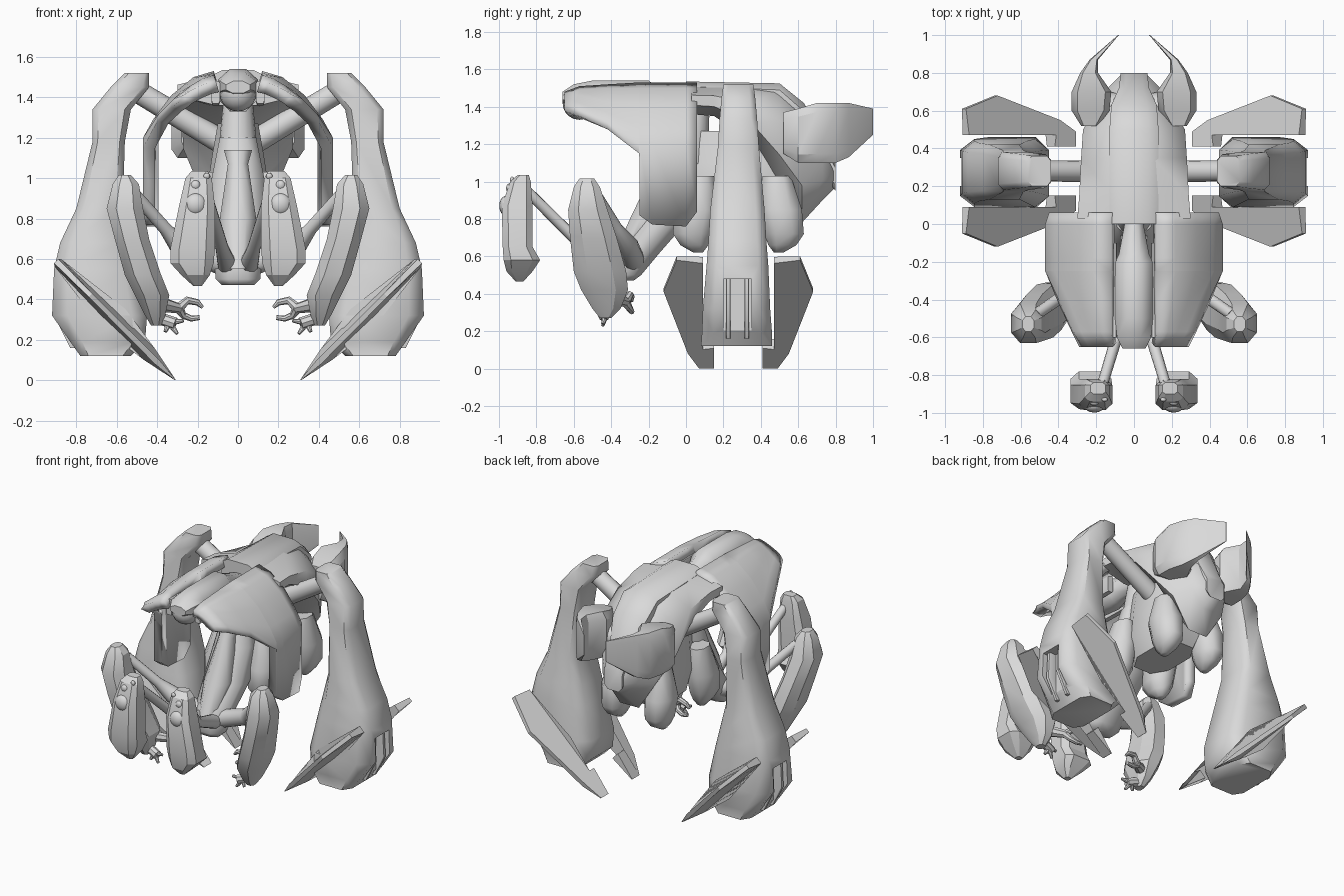
import bpy, bmesh, math
from mathutils import Vector

grey = bpy.data.materials.new("light_grey")
grey.diffuse_color = (0.7, 0.7, 0.7, 1)


def finish(name, bm, mirror=True, angle=30):
    bmesh.ops.recalc_face_normals(bm, faces=bm.faces)
    me = bpy.data.meshes.new(name)
    bm.to_mesh(me)
    bm.free()
    me.materials.append(grey)
    ob = bpy.data.objects.new(name, me)
    bpy.context.collection.objects.link(ob)
    bpy.ops.object.select_all(action='DESELECT')
    ob.select_set(True)
    bpy.context.view_layer.objects.active = ob
    bpy.ops.object.shade_smooth_by_angle(angle=math.radians(angle))
    if mirror:
        ob.modifiers.new("mirror", 'MIRROR').use_mirror_merge = False
    return ob


def loft(name, rings, mirror=True, angle=30, closed=True):
    bm = bmesh.new()
    vs = [[bm.verts.new(p) for p in r] for r in rings]
    n = len(rings[0])
    for a, b in zip(vs, vs[1:]):
        for i in range(n if closed else n - 1):
            j = (i + 1) % n
            bm.faces.new((a[i], a[j], b[j], b[i]))
    if closed:
        bm.faces.new(vs[0])
        bm.faces.new(vs[-1])
    return finish(name, bm, mirror, angle)


def octagon(a0, a1, b0, b1, c=0.25):
    da, db = (a1 - a0) * c, (b1 - b0) * c
    return [(a0 + da, b0), (a1 - da, b0), (a1, b0 + db), (a1, b1 - db),
            (a1 - da, b1), (a0 + da, b1), (a0, b1 - db), (a0, b0 + db)]


def z_loft(name, rows, c=0.25, **kw):
    # rows: z, x0, x1, y0, y1
    return loft(name, [[(a, b, r[0]) for a, b in octagon(*r[1:], c)] for r in rows], **kw)


def y_loft(name, rows, c=0.25, **kw):
    # rows: y, x0, x1, z0, z1
    return loft(name, [[(a, r[0], b) for a, b in octagon(*r[1:], c)] for r in rows], **kw)


def tube(name, pts, radii, n=12, mirror=True):
    pts = [Vector(p) for p in pts]
    rings = []
    for i, p in enumerate(pts):
        d = pts[min(i + 1, len(pts) - 1)] - pts[max(i - 1, 0)]
        q = d.to_track_quat('Z', 'Y')
        rings.append([p + q @ Vector((math.cos(t) * radii[i], math.sin(t) * radii[i], 0))
                      for t in [2 * math.pi * k / n for k in range(n)]])
    return loft(name, rings, mirror, 40)


def ball(name, pos, size, mirror=True):
    bm = bmesh.new()
    bmesh.ops.create_uvsphere(bm, u_segments=16, v_segments=10, radius=1)
    bmesh.ops.scale(bm, vec=size, verts=bm.verts)
    bmesh.ops.translate(bm, vec=pos, verts=bm.verts)
    return finish(name, bm, mirror, 60)


# Big rear legs with a recessed, ribbed outer panel
leg = z_loft("leg", [
    (1.52, .44, .56, .20, .36), (1.45, .44, .63, .19, .37), (1.34, .53, .72, .18, .38),
    (1.18, .56, .72, .17, .39), (.85, .57, .80, .13, .42), (.68, .53, .88, .12, .43),
    (.55, .50, .91, .11, .44), (.32, .45, .92, .09, .45), (.19, .46, .83, .085, .46),
    (.12, .53, .78, .08, .46)], c=0.16, angle=50)
bm = bmesh.new()
bmesh.ops.create_cube(bm, size=1)
bmesh.ops.scale(bm, vec=(.2, .15, .36), verts=bm.verts)
bmesh.ops.translate(bm, vec=(.94, .275, .3), verts=bm.verts)
cutter = finish("panel_cutter", bm, False)
cutter.hide_render = True
cutter.hide_set(True)
cut = leg.modifiers.new("panel", 'BOOLEAN')
cut.object = cutter
cut.solver = 'EXACT'
leg.modifiers.move(1, 0)
for k, y in enumerate((.225, .325)):
    z_loft("panel_rib_%d" % k, [(.48, .82, .89, y - .012, y + .012),
                                (.30, .82, .90, y - .012, y + .012),
                                (.16, .76, .83, y - .012, y + .012)], c=.1)

# Diagonal blades before and behind each foot, thickest along the inner edge
# x, y, half thickness
blade = [(.31, .15, .003), (.31, .07, .003), (.40, .01, .015), (.73, -.12, .012), (.90, -.05, .015),
         (.89, .09, .025), (.61, .09, .075), (.44, .09, .04), (.44, .15, .03)]
for name, s in (("front_blade", 1), ("rear_blade", -1)):
    loft(name, [[(x - side * t * .7, .28 + s * (y - .28), max(0, x - .31 + side * t * .7))
                 for x, y, t in blade] for side in (1, -1)], angle=15)

# Shoulder struts
tube("shoulder_strut", [(.50, .28, 1.43), (.05, .28, 1.16)], [.055, .06], 16)

# Split carapace with side skirts: y station, then x,z pairs from ridge to rim
stations = [
    (-.65, [(.11, 1.48), (.15, 1.47), (.20, 1.45), (.24, 1.43), (.27, 1.41), (.29, 1.38)]),
    (-.57, [(.12, 1.51), (.18, 1.49), (.23, 1.46), (.28, 1.42), (.32, 1.39), (.33, 1.35)]),
    (-.42, [(.12, 1.52), (.20, 1.50), (.28, 1.43), (.34, 1.37), (.39, 1.32), (.40, 1.28)]),
    (-.25, [(.12, 1.53), (.22, 1.50), (.33, 1.41), (.42, 1.29), (.47, 1.20), (.47, 1.15)]),
    (-.249, [(.12, 1.53), (.22, 1.50), (.33, 1.41), (.42, 1.29), (.47, 1.20), (.47, .82)]),
    (-.18, [(.12, 1.53), (.22, 1.50), (.33, 1.41), (.42, 1.29), (.47, 1.20), (.47, .77)]),
    (.00, [(.12, 1.53), (.22, 1.50), (.33, 1.41), (.42, 1.29), (.47, 1.20), (.47, .76)]),
    (.06, [(.12, 1.53), (.21, 1.50), (.32, 1.41), (.40, 1.30), (.45, 1.21), (.45, .84)]),
]
shell = loft("carapace", [[(x, y, z) for x, z in prof] for y, prof in stations],
             closed=False, angle=40)
bm = bmesh.new()
bm.from_mesh(shell.data)
if sum(f.normal.z for f in bm.faces) < 0:
    bmesh.ops.reverse_faces(bm, faces=bm.faces)
    bm.to_mesh(shell.data)
bm.free()
sol = shell.modifiers.new("thickness", 'SOLIDIFY')
sol.thickness = .06
sol.offset = -1

# Rear hood curving down into the tail, with the spine ridge on top
y_loft("rear_hood", [(.03, -.30, .30, 1.36, 1.51), (.15, -.29, .29, 1.35, 1.51),
                     (.35, -.28, .28, 1.22, 1.51), (.50, -.27, .27, .98, 1.49),
                     (.62, -.20, .20, .78, 1.40), (.73, -.13, .13, .90, 1.24),
                     (.79, -.07, .07, .96, 1.10)], c=.32, mirror=False, angle=60)
y_loft("spine", [(0, -.13, .13, 1.40, 1.535), (.50, -.13, .13, 1.35, 1.525),
                 (.63, -.12, .12, 1.2, 1.42), (.72, -.08, .08, 1.05, 1.27),
                 (.80, -.07, .07, .95, 1.10)], c=.2, mirror=False, angle=40)

# Central body with four hip bulbs
z_loft("body", [(1.27, -.10, .10, .03, .5), (1.1, -.13, .13, .02, .55),
                (.90, -.16, .16, .02, .60), (.75, -.13, .13, .08, .5)],
       c=.25, mirror=False, angle=50)
for name, s in (("front_hip_bulb", 1), ("rear_hip_bulb", -1)):
    rows = [(1.03, .10, .21, .0, .15), (.85, .07, .26, -.06, .17), (.72, .08, .25, -.07, .14),
            (.66, .11, .22, -.03, .12), (.62, .14, .19, .04, .09)]
    z_loft(name, [(z, a, b, .28 + s * (c - .28), .28 + s * (d - .28)) for z, a, b, c, d in rows],
           c=.28, angle=60)

# Head lying in the carapace slot
y_loft("head", [(.0, -.05, .05, 1.36, 1.46), (-.16, -.08, .08, 1.34, 1.51),
                (-.2, -.10, .10, 1.33, 1.54), (-.50, -.10, .10, 1.36, 1.54),
                (-.60, -.09, .09, 1.39, 1.52), (-.66, -.06, .06, 1.42, 1.48)],
       c=.3, mirror=False, angle=50)
ball("chin", (0, -.57, 1.42), (.09, .09, .09), False)
y_loft("head_cheek", [(-.60, .09, .13, 1.37, 1.48), (-.1, .09, .13, 1.36, 1.48)], c=.1)

# Neck going down to the arm joint
tube("neck_column", [(0, .05, 1.36), (0, .02, 1.1)], [.075, .10], 16, False)
z_loft("neck", [(1.2, -.09, .09, -.06, .10), (1.0, -.13, .13, -.12, .08),
                (.78, -.14, .14, -.24, .0), (.62, -.12, .12, -.36, -.14),
                (.50, -.11, .11, -.38, -.24), (.47, -.08, .08, -.36, -.28)],
       c=.28, mirror=False, angle=60)
z_loft("throat", [(1.14, -.07, .07, -.14, .0), (1.07, -.05, .05, -.17, -.05),
                  (.80, -.09, .09, -.30, -.1), (.55, -.05, .05, -.41, -.3)],
       c=.28, mirror=False, angle=60)

# Tail horns on short side mounts
horn = [(.52, .19, .28, 1.15, 1.37), (.60, .13, .33, 1.10, 1.39), (.70, .12, .33, 1.10, 1.42),
        (.80, .19, .285, 1.10, 1.42), (.87, .19, .235, 1.13, 1.42), (1.0, .08, .085, 1.25, 1.39)]
y_loft("tail_horn", horn, c=.15)
tube("horn_mount", [(.0, .60, 1.22), (.22, .62, 1.24)], [.09, .08], 14)

# Forward arms with shield pads and round studs
tube("forward_arm", [(.05, -.30, .56), (.08, -.56, .66), (.17, -.86, .96)], [.05, .032, .028])
z_loft("shield_pad", [(1.035, .15, .23, -.90, -.84), (1.0, .13, .26, -.94, -.83),
                      (.87, .115, .29, -.985, -.82), (.65, .115, .335, -.98, -.82),
                      (.58, .12, .335, -.975, -.78), (.52, .14, .28, -.96, -.82),
                      (.465, .18, .22, -.91, -.87)], c=.2, angle=25)
for name, x, y, z, r in (("large_stud", .21, -.96, .87, .055),
                         ("middle_stud", .21, -.945, .965, .024), ("small_stud", .155, -.93, 1.01, .016)):
    ball(name, (x, y, z), (r, r * .7, r))

# Side arms with forearm pads
tube("side_arm", [(.08, -.28, .58), (.29, -.31, .66), (.36, -.37, .75), (.52, -.48, .93)],
     [.06, .055, .032, .03])
z_loft("forearm_pad", [(1.015, .53, .59, -.57, -.49), (.97, .49, .62, -.60, -.46),
                       (.85, .47, .65, -.63, -.42), (.70, .44, .61, -.62, -.37),
                       (.52, .38, .56, -.60, -.32), (.42, .34, .51, -.56, -.31),
                       (.32, .36, .46, -.50, -.35), (.27, .38, .43, -.46, -.40)],
       c=.26, angle=30)

# Claws: a hooked gripper and a small pointing hand
tube("wrist", [(.40, -.40, .38), (.29, -.32, .355)], [.04, .025], 8)
tube("upper_finger", [(.29, -.32, .36), (.25, -.30, .395), (.20, -.29, .385), (.175, -.29, .36)],
     [.025, .02, .016, .008], 8)
tube("lower_finger", [(.29, -.32, .35), (.27, -.30, .32), (.23, -.29, .305), (.19, -.29, .31)],
     [.025, .018, .015, .012], 8)
tube("palm", [(.40, -.42, .31), (.31, -.44, .28)], [.03, .03], 8)
for k, (x, z) in enumerate(((.27, .295), (.30, .23), (.36, .24))):
    tube("pointer_%d" % k, [(.34, -.43, .285), (x, -.445, z)], [.018, .009], 8)
